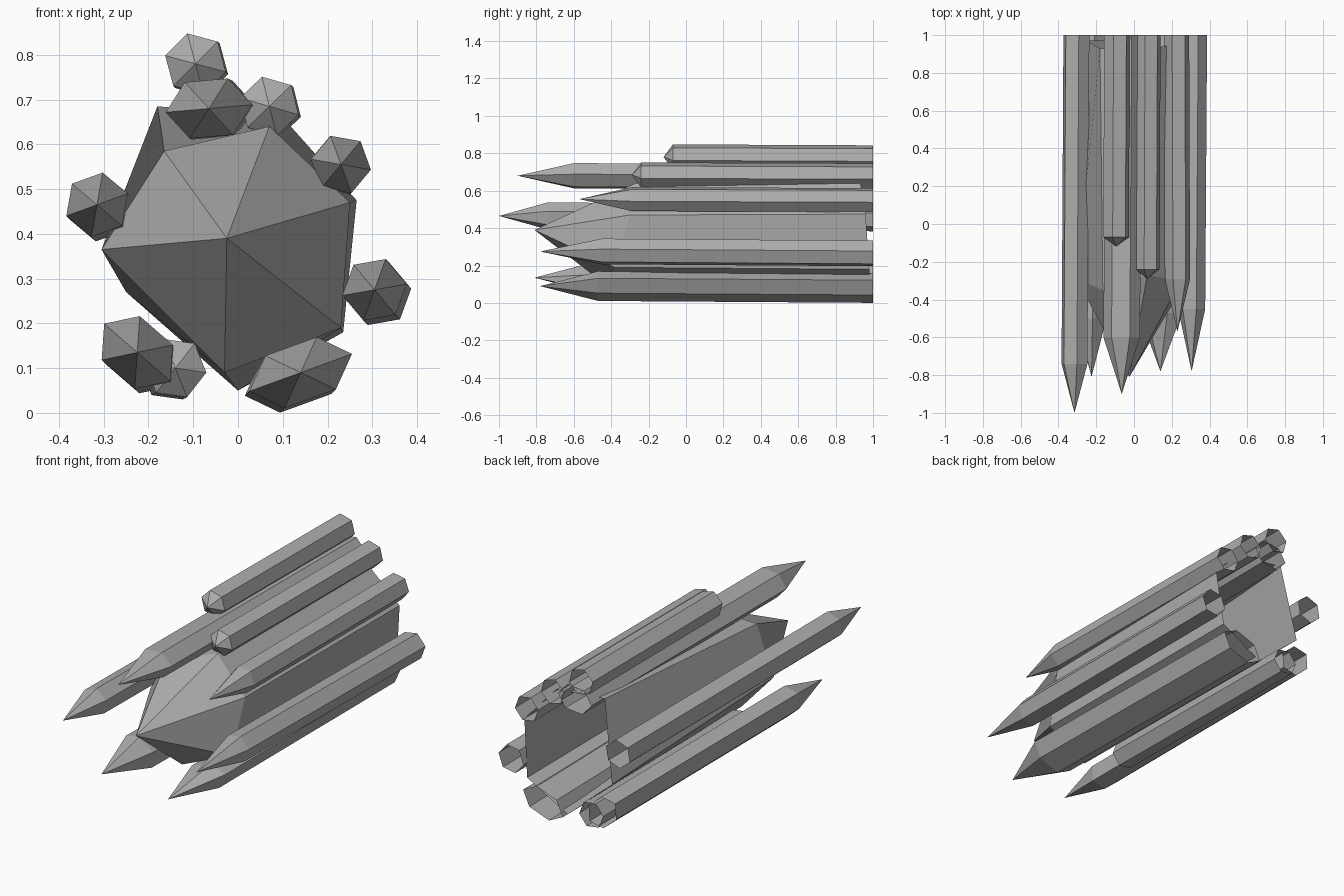
import bpy
import bmesh
from math import cos, sin, radians, pi

cube = bpy.data.objects.get("Cube")
if cube:
    bpy.data.objects.remove(cube, do_unlink=True)

# One plain grey for the whole cluster
grey = bpy.data.materials.new("stone_grey")
grey.use_nodes = True
colour = (0.42, 0.42, 0.42, 1)
grey.diffuse_color = colour
grey.node_tree.nodes["Principled BSDF"].inputs["Base Color"].default_value = colour


def build_shard(name, tip, front, back):
    """Flat-faced pointed shaft with an open rear end."""
    bm = bmesh.new()
    point = bm.verts.new(tip)
    front_ring = [bm.verts.new(p) for p in front]
    back_ring = [bm.verts.new(p) for p in back]
    count = len(front)
    for i in range(count):
        j = (i + 1) % count
        bm.faces.new((point, front_ring[i], front_ring[j]))
        bm.faces.new((front_ring[i], back_ring[i], back_ring[j], front_ring[j]))
    bmesh.ops.recalc_face_normals(bm, faces=bm.faces)
    # Make the shell face outward, away from its tip
    if point.normal.y > 0 or sum(f.normal.y for f in point.link_faces) > 0:
        bmesh.ops.reverse_faces(bm, faces=bm.faces)
    mesh = bpy.data.meshes.new(name)
    bm.to_mesh(mesh)
    bm.free()
    mesh.materials.append(grey)
    obj = bpy.data.objects.new(name, mesh)
    bpy.context.collection.objects.link(obj)
    return obj


def hexagon(x, y, z, long_radius, short_radius, turn):
    """Six points on a turned ellipse facing the front."""
    points = []
    turn = radians(turn)
    for i in range(6):
        a = long_radius * cos(i * pi / 3)
        b = short_radius * sin(i * pi / 3)
        points.append((x + a * cos(turn) - b * sin(turn), y,
                       z + a * sin(turn) + b * cos(turn)))
    return points


# Large irregular core shard
core_front = [(-0.165, -0.35, 0.585), (0.07, -0.27, 0.64), (0.25, -0.3, 0.47),
              (0.23, -0.38, 0.19), (-0.03, -0.42, 0.09), (-0.305, -0.29, 0.365)]
core_back = [(-0.18, 0.93, 0.685), (0.1, 0.93, 0.66), (0.265, 0.96, 0.475),
             (0.235, 0.98, 0.18), (0, 0.98, 0.05), (-0.25, 0.97, 0.27)]
build_shard("core_shard", (-0.025, -0.81, 0.39), core_front, core_back)

# Outer shards: name, x, z, long radius, short radius, turn,
# tip y, shoulder y, rear shift in x and z
shards = [
    ("left_side_shard", -0.315, 0.465, 0.073, 0.073, 20, -1, -0.74, 0.01, -0.01),
    ("lower_left_shard", -0.225, 0.135, 0.098, 0.075, -41, -0.81, -0.5, 0.01, -0.01),
    ("lower_left_stub", -0.14, 0.1, 0.07, 0.07, -8, -0.3, -0.25, -0.01, -0.005),
    ("lower_right_shard", 0.14, 0.09, 0.122, 0.072, 20, -0.78, -0.47, -0.01, -0.01),
    ("right_side_shard", 0.305, 0.275, 0.073, 0.073, 10, -0.78, -0.45, 0.01, -0.01),
    ("upper_right_shard", 0.23, 0.555, 0.068, 0.068, -10, -0.57, -0.29, -0.005, -0.005),
    ("top_right_stub", 0.07, 0.685, 0.068, 0.068, -16, -0.29, -0.24, 0.005, -0.005),
    ("top_shard", -0.065, 0.68, 0.097, 0.073, 5, -0.9, -0.6, 0.01, -0.005),
    ("top_stub", -0.095, 0.78, 0.07, 0.07, -15, -0.12, -0.07, 0.005, -0.005),
]
for name, x, z, long_r, short_r, turn, tip_y, shoulder_y, dx, dz in shards:
    build_shard(name, (x, tip_y, z),
                hexagon(x, shoulder_y, z, long_r, short_r, turn),
                hexagon(x + dx, 1, z + dz, long_r, short_r, turn))
